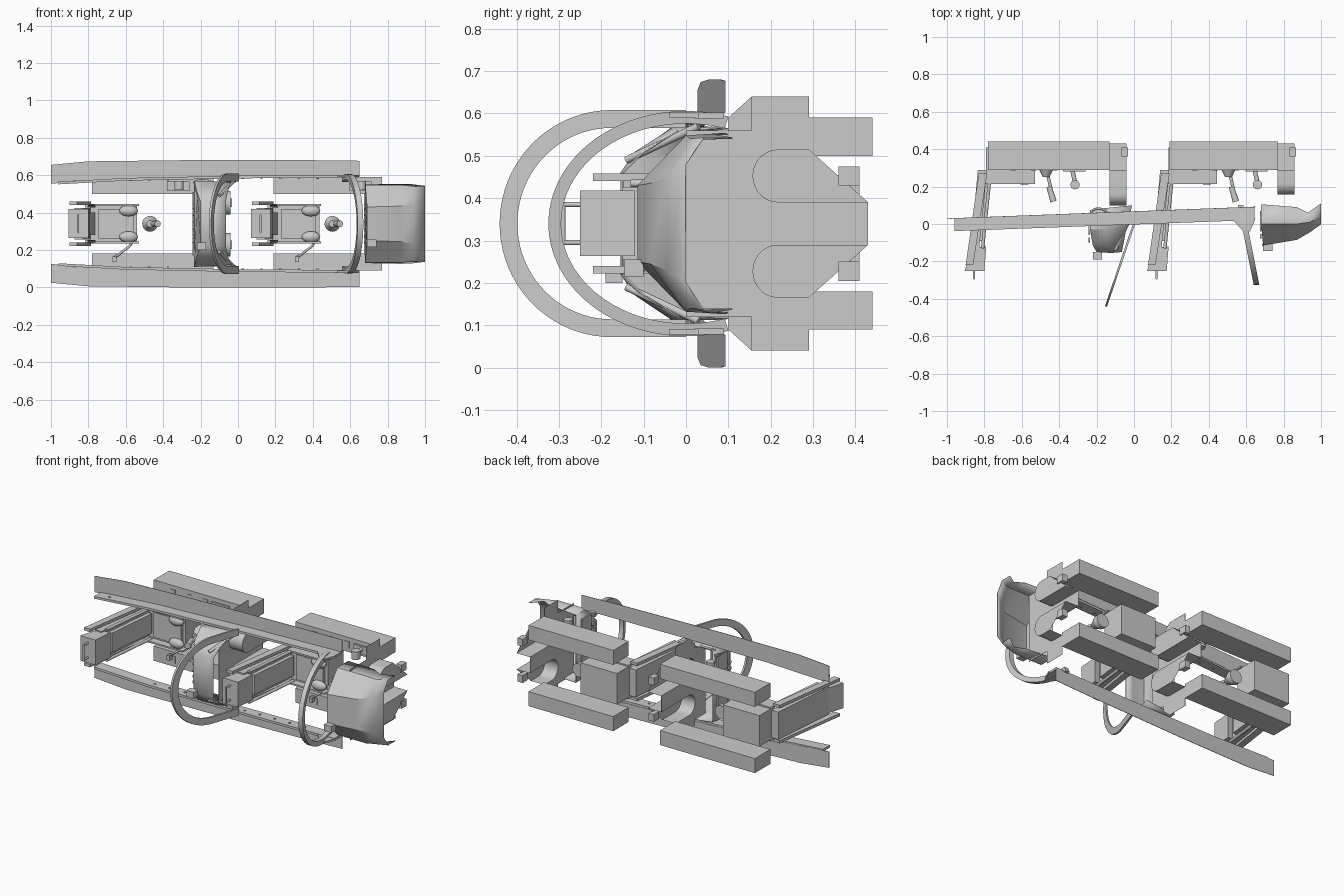
import bpy, bmesh
from math import sin, cos, pi, radians
from mathutils import Vector, Matrix

if "Cube" in bpy.data.objects:
    bpy.data.objects.remove(bpy.data.objects["Cube"])

ZC = 0.34  # lateral mirror plane


def finish(name, bm, smooth=False):
    bmesh.ops.recalc_face_normals(bm, faces=bm.faces)
    me = bpy.data.meshes.new(name)
    bm.to_mesh(me)
    bm.free()
    ob = bpy.data.objects.new(name, me)
    bpy.context.collection.objects.link(ob)
    if smooth:
        bpy.context.view_layer.objects.active = ob
        ob.select_set(True)
        bpy.ops.object.shade_smooth_by_angle(angle=radians(35))
        ob.select_set(False)
    return ob


def prism(name, pts, axis, a, b, shear=0.0, smooth=False, caps=(True, True), closed=True):
    """Extrude a 2D outline along an axis; shear slides x with y."""
    put = {'x': lambda p, h: (h, p[0], p[1]), 'y': lambda p, h: (p[0], h, p[1]),
           'z': lambda p, h: (p[0], p[1], h)}[axis]
    bm = bmesh.new()
    lo = [bm.verts.new(put(p, a)) for p in pts]
    hi = [bm.verts.new(put(p, b)) for p in pts]
    if caps[0]:
        bm.faces.new(lo)
    if caps[1]:
        bm.faces.new(hi[::-1])
    n = len(pts)
    for i in range(n if closed else n - 1):
        bm.faces.new((lo[i], lo[(i + 1) % n], hi[(i + 1) % n], hi[i]))
    for v in bm.verts:
        v.co.x += shear * v.co.y
    return finish(name, bm, smooth)


def box(name, x, y, z):
    return prism(name, [(x[0], y[0]), (x[1], y[0]), (x[1], y[1]), (x[0], y[1])], 'z', *z)


def rod(name, p, q, r1, r2=None, seg=14):
    p, q = Vector(p), Vector(q)
    bm = bmesh.new()
    m = Matrix.Translation((p + q) / 2) @ (q - p).to_track_quat('Z', 'Y').to_matrix().to_4x4()
    bmesh.ops.create_cone(bm, cap_ends=True, segments=seg, radius1=r1,
                          radius2=r1 if r2 is None else r2, depth=(q - p).length, matrix=m)
    return finish(name, bm, True)


def ball(name, c, s):
    bm = bmesh.new()
    bmesh.ops.create_uvsphere(bm, u_segments=16, v_segments=10, radius=1,
                              matrix=Matrix.Translation(c) @ Matrix.Diagonal((*s, 1)))
    return finish(name, bm, True)


def tube(name, pts, r):
    cu = bpy.data.curves.new(name, 'CURVE')
    cu.dimensions = '3D'
    cu.bevel_depth, cu.bevel_resolution, cu.resolution_u = r, 2, 6
    sp = cu.splines.new('BEZIER')
    sp.bezier_points.add(len(pts) - 1)
    for b, p in zip(sp.bezier_points, pts):
        b.co = p
        b.handle_left_type = b.handle_right_type = 'AUTO'
    bpy.context.collection.objects.link(bpy.data.objects.new(name, cu))


def hood(name, sections, thick):
    """Faceted shell: sections of (x, y, half width), mirrored about ZC."""
    bm = bmesh.new()
    rows = []
    for s in sections:
        full = [(x, y, ZC - w) for x, y, w in s] + [(x, y, ZC + w) for x, y, w in s[::-1]]
        rows.append([bm.verts.new(p) for p in full])
    for r, q in zip(rows, rows[1:]):
        for i in range(len(r) - 1):
            bm.faces.new((r[i], r[i + 1], q[i + 1], q[i]))
    bm.faces.new(rows[0])
    finish(name, bm, True).modifiers.new('thickness', 'SOLIDIFY').thickness = thick


# Sills: thin outer sheet plus upright inner strip with rivets, on both sides
for sgn, side in ((1, 'left'), (-1, 'right')):
    z = lambda h: ZC + sgn * h
    sheet = [(-1, .215), (-1, .315), (-.8, .334), (-.3, .34), (.4, .34), (.65, .337), (.65, .262), (0, .255), (-.6, .24)]
    ob = prism('sill_sheet_' + side, [(x, z(h)) for x, h in sheet], 'y', 0, .003)
    for v in ob.data.vertices:
        v.co.y += .027 + (v.co.x + 1) * .038
    strip = [(-.96, .225), (-.6, .245), (0, .257), (.645, .262)]
    out = [(x, z(h)) for x, h in strip] + [(x, z(h - .014)) for x, h in strip[::-1]]
    ob = prism('sill_strip_' + side, out, 'y', -.038, .03)
    for v in ob.data.vertices:
        v.co.y += (v.co.x + .96) * .037
    for i in range(14):
        x = -.88 + i * .1
        y = -.008 + (x + .96) * .037
        h = .231 + .012 * (i > 5)
        box('rivet_' + side, (x, x + .012), (y - .004, y + .004), (z(h) - .003, z(h) + .003))
    # feet of the front canopy bow
    prism('bow_foot_' + side, [(.52, .03), (.65, .03), (.62, -.04), (.585, -.04)], 'z', z(.25), z(.262))


# Canopy bows
def bow(name, cy, ry, rz, w, leg, x0, x1, shear, a0):
    def arc(d):
        a = [radians(-a0 + 2 * a0 * i / 40) for i in range(41)]
        p = [(cy - (ry - d) * cos(t), ZC + (rz - d) * sin(t)) for t in a]
        return ([(leg, p[0][1])] + p + [(leg, p[-1][1])]) if leg is not None else p
    prism(name, arc(0) + arc(w)[::-1], 'x', x0, x1, shear, True)


bow('rear_canopy_bow', -.175, .265, .268, .042, .0, -.006, .006, .34, 90)
bow('front_canopy_bow', 0, .325, .266, .03, None, .575, .605, -.2, 108)

# Instrument hoods
hood('front_hood', [
    [(.68, .105, .21), (.68, 0, .208), (.69, -.115, .09)],
    [(.87, .09, .214), (.87, 0, .208), (.87, -.085, .095)],
    [(.93, .06, .212), (.94, .01, .2), (.94, -.045, .11)],
    [(1, .11, .203), (1, .04, .203), (1, -.002, .14)]], .003)
hood('rear_hood', [
    [(-.235, .075, .222), (-.235, -.03, .23), (-.22, -.115, .17), (-.2, -.15, .12)],
    [(-.15, .085, .228), (-.15, -.03, .228), (-.14, -.12, .17), (-.12, -.155, .12)],
    [(-.01, .1, .225), (-.04, -.02, .22), (-.055, -.1, .17), (-.065, -.15, .12)]], .003)
for s in (-1, 1):
    rod('rear_hood_strut', (-.1, -.14, ZC + s * .15), (-.02, .03, ZC + s * .23), .009)


# Foot well: thin bulkhead with two recessed tunnels, closed at the far end
def foot_well(x, top, apex):
    u = [(apex + .06 - .06 * sin(t), .1125 + .0625 * cos(t)) for t in [pi * i / 14 for i in range(15)]]
    u = [(.29, .175)] + u + [(.43, .05)]
    half = [(top, .25 if top < .12 else .3), (.155, .3), (.29, .3)] + u
    pts = [(y, ZC + h) for y, h in half] + [(y, ZC - h) for y, h in half[::-1]]
    prism('foot_well_bulkhead', pts, 'x', x, x + .001)
    box('instrument_backing', (x, x + .001), (0, top), (ZC - .22, ZC + .22))
    for s in (-1, 1):
        up = [(y, ZC + s * h) for y, h in u]
        prism('foot_tunnel', up, 'x', x, x + .092, 0, True, (False, True), False)
        # small side brackets by the tunnel floor
        box('tunnel_bracket', (x + .065, x + .1), (.36, .41), tuple(sorted((ZC + s * .09, ZC + s * .135))))


foot_well(-.132, .1, .1)
foot_well(.767, .155, .157)

# Screens and gauges on both panels
for x, y, hw in ((-.235, -.02, .2), (.682, 0, .19)):
    for s in (-1, 1):
        c = ZC + s * hw * .6
        box('display', (x - .008, x), (y - .04, y + .055), (c - .05, c + .05))
        for k in range(3):
            zg = ZC + s * (.02 + k * .035)
            rod('gauge', (x - .008, y - .065, zg), (x, y - .065, zg), .013)
    box('centre_display', (x - .008, x), (y - .03, y + .07), (ZC - .045, ZC + .045))
box('rear_hood_sight', (-.22, -.17), (-.19, -.15), (.2, .24))
box('front_hood_sight', (.69, .74), (-.145, -.1), (.215, .255))
ball('hood_lamp', (.7, -.11, .235), (.015, .015, .015))
tube('panel_handle', [(-.14, .05, .56), (-.16, .075, .57), (-.22, .075, .57), (-.235, .05, .56)], .006)


# One crew station: consoles, seat, stick, throttle (dx shifts the whole set)
def station(dx, console):
    for s, side in ((-1, 'right'), (1, 'left')):
        za, zb = sorted((ZC + s * .16, ZC + s * .25))
        box('console_' + side, console, (.29, .44), (za, zb))
        for k in range(4):
            x = console[0] + .12 + k * .11
            box('console_switch', (x, x + .03), (.286, .29), (ZC + s * .205 - .02, ZC + s * .205 + .02))
        # ejection seat side parts
        za, zb = sorted((ZC + s * .1, ZC + s * .118))
        prism('seat_rail_' + side, [(dx - .83, .27), (dx - .785, .27), (dx - .86, -.22), (dx - .9, -.22)], 'z', za, zb)
        rod('seat_tube_' + side, (dx - .77, .25, ZC + s * .095), (dx - .81, -.13, ZC + s * .095), .009)
        box('seat_pan_side_' + side, (dx - .79, dx - .53), (.215, .3), (ZC + s * .1 - .005, ZC + s * .1 + .005))
        ball('thigh_cushion', (dx - .585, .235, ZC + s * .07), (.05, .025, .03))
        # head box handle posts
        rod('head_handle_post', (dx - .855, -.24, ZC + s * .045), (dx - .855, -.292, ZC + s * .045), .006)
    rod('head_handle', (dx - .855, -.29, ZC - .05), (dx - .855, -.29, ZC + .05), .006)
    prism('seat_back', [(dx - .835, .29), (dx - .785, .29), (dx - .83, -.15), (dx - .875, -.15)], 'z', .255, .425)
    prism('seat_head_box', [(dx - .87, -.13), (dx - .79, -.12), (dx - .80, -.25), (dx - .905, -.25)], 'z', .263, .418)
    prism('back_cushion', [(dx - .79, .25), (dx - .765, .25), (dx - .8, -.09), (dx - .825, -.09)], 'z', .28, .4)
    box('seat_pan', (dx - .79, dx - .54), (.26, .41), (.245, .437))
    box('seat_cushion', (dx - .745, dx - .56), (.24, .26), (.262, .418))
    # hose from seat to console
    tube('oxygen_hose', [(dx - .57, .22, .28), (dx - .57, .25, .235), (dx - .62, .26, .19), (dx - .66, .28, .16)], .007)
    box('hose_socket', (dx - .67, dx - .65), (.26, .29), (.135, .165))
    # control stick
    x = dx - .47
    rod('stick_base', (x, .33, ZC), (x, .3, ZC), .042, seg=20)
    rod('stick_boot', (x, .3, ZC), (x, .25, ZC), .042, .018, 20)
    rod('stick_shaft', (x + .005, .28, ZC), (x + .03, .17, ZC), .009)
    rod('stick_grip', (x + .015, .2, ZC), (x + .04, .12, ZC), .014, .018)
    # throttle
    x = dx - .33
    box('throttle_quadrant', (x - .05, x + .07), (.28, .295), (.515, .565))
    rod('throttle_lever', (x, .29, .545), (x + .015, .22, .545), .012)
    rod('throttle_grip', (x + .015, .21, .52), (x + .015, .21, .57), .025)


station(0, (-.78, -.13))
station(.975, (.19, .77))
